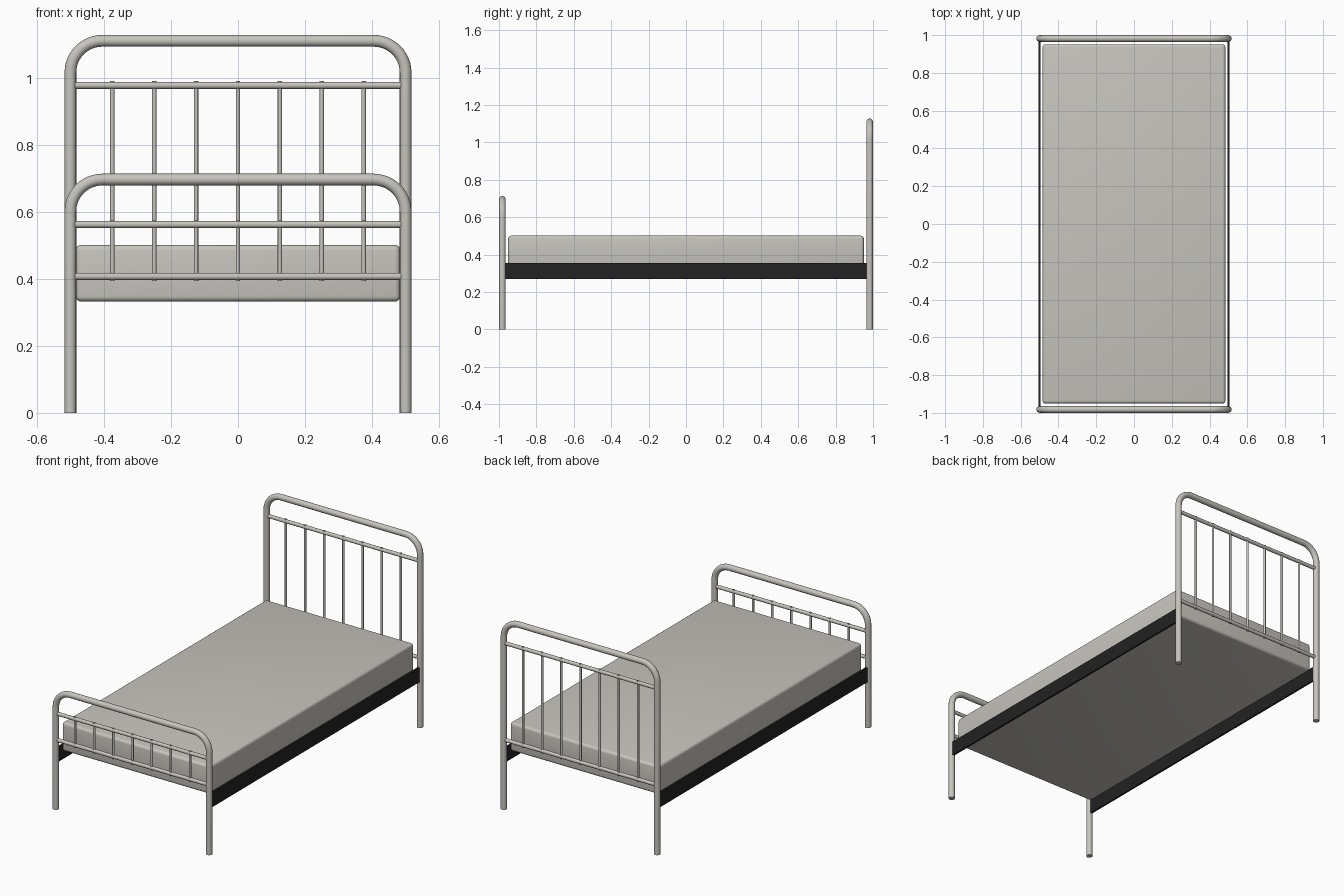
import bpy, math

cube = bpy.data.objects.get("Cube")
if cube:
    bpy.data.objects.remove(cube, do_unlink=True)


def make_material(name, rgb):
    mat = bpy.data.materials.new(name)
    mat.use_nodes = True
    mat.diffuse_color = (*rgb, 1)
    mat.node_tree.nodes["Principled BSDF"].inputs["Base Color"].default_value = (*rgb, 1)
    return mat


GREY = make_material("warm_grey", (0.57, 0.555, 0.51))
BLACK = make_material("rail_black", (0.016, 0.016, 0.016))


def select_only(obj):
    bpy.ops.object.select_all(action='DESELECT')
    obj.select_set(True)
    bpy.context.view_layer.objects.active = obj


def tube(name, points, radius, resolution=6):
    """Round capped tube swept along a list of points."""
    curve = bpy.data.curves.new(name, 'CURVE')
    curve.dimensions = '3D'
    curve.bevel_depth = radius
    curve.bevel_resolution = resolution
    curve.use_fill_caps = True
    spline = curve.splines.new('POLY')
    spline.points.add(len(points) - 1)
    for p, co in zip(spline.points, points):
        p.co = (*co, 1)
    obj = bpy.data.objects.new(name, curve)
    bpy.context.collection.objects.link(obj)
    obj.data.materials.append(GREY)
    select_only(obj)
    bpy.ops.object.convert(target='MESH')
    bpy.ops.object.shade_smooth_by_angle(angle=math.radians(40))
    return obj


def box(name, size, location, mat, bevel=0, segments=1):
    bpy.ops.mesh.primitive_cube_add(size=1, location=location)
    obj = bpy.context.object
    obj.name = name
    obj.scale = size
    bpy.ops.object.transform_apply(location=False, rotation=False, scale=True)
    obj.data.materials.append(mat)
    if bevel:
        mod = obj.modifiers.new("rounded_edges", 'BEVEL')
        mod.width = bevel
        mod.segments = segments
        bpy.ops.object.modifier_apply(modifier=mod.name)
        bpy.ops.object.shade_smooth_by_angle(angle=math.radians(40))
    return obj


HALF_W = 0.5        # leg centre line
CORNER = 0.095      # bend radius of the hoops
LOW_BAR = 0.407


def end_frame(name, y, top, high_bar):
    """Bent hoop with two cross bars and seven spindles."""
    path = [(-HALF_W, y, 0)]
    for side, start in ((-1, 180), (1, 90)):
        for i in range(13):
            a = math.radians(start - 90 * i / 12)
            path.append((side * (HALF_W - CORNER) + CORNER * math.cos(a), y,
                         top - CORNER + CORNER * math.sin(a)))
    path.append((HALF_W, y, 0))
    tube(name + "_hoop", path, 0.0175)

    for label, z in (("lower", LOW_BAR), ("upper", high_bar)):
        tube(f"{name}_{label}_bar", [(-0.49, y, z), (0.49, y, z)], 0.0108, 4)
    for i in range(7):
        x = (i - 3) * 0.125
        tube(f"{name}_spindle_{i + 1}",
             [(x, y, LOW_BAR - 0.0135), (x, y, high_bar + 0.0125)], 0.0065, 3)


# End frames
end_frame("headboard", 0.982, 1.11, 0.977)
end_frame("footboard", -0.982, 0.696, 0.562)

# Side rails
for label, side in (("left", 1), ("right", -1)):
    box(label + "_side_rail", (0.011, 1.935, 0.086), (side * 0.501, 0, 0.313), BLACK)

# Mattress
box("mattress", (0.968, 1.902, 0.169), (0, 0, 0.4165), GREY, 0.016, 4)
